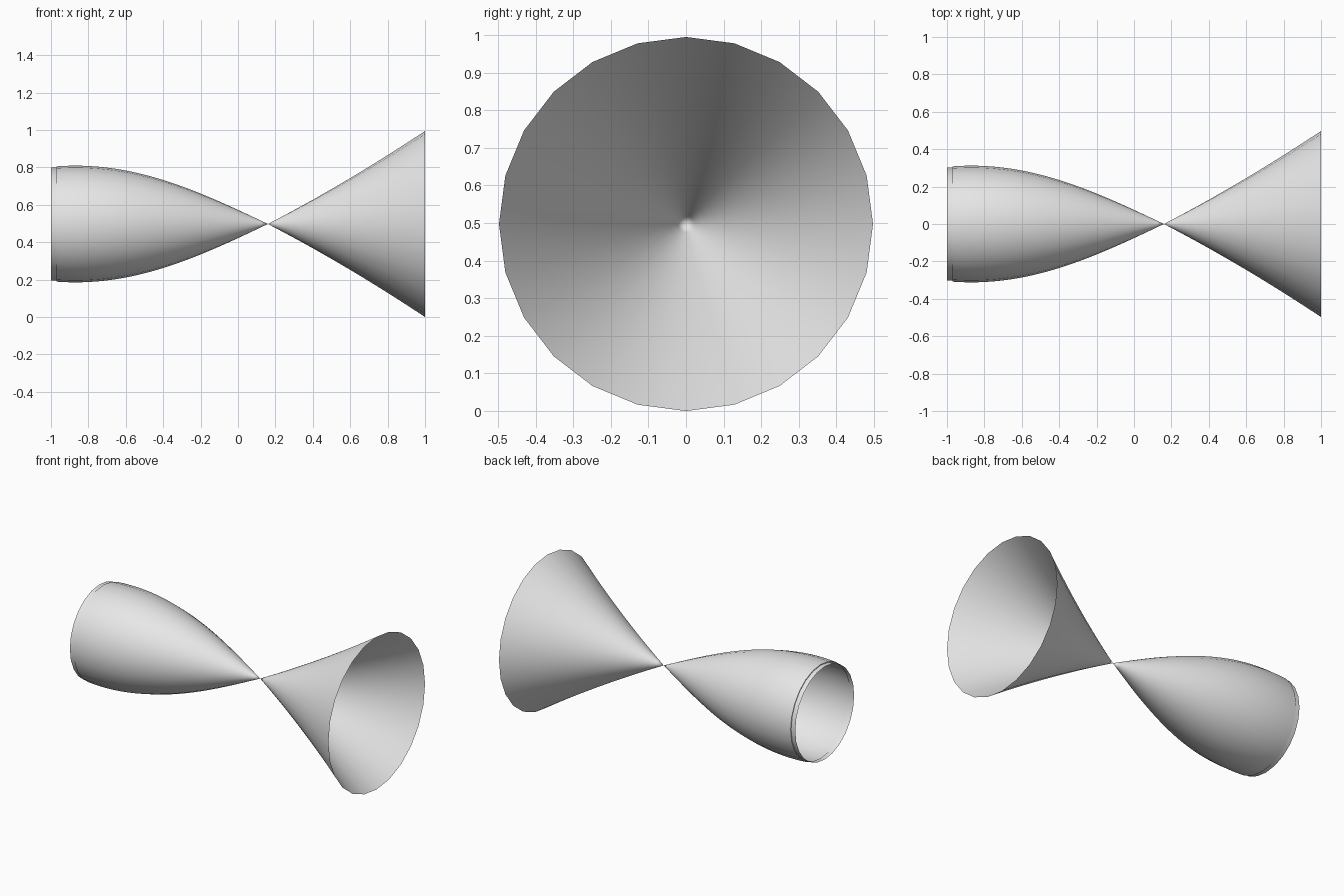
import bpy, bmesh, math

cube = bpy.data.objects.get("Cube")
if cube:
    bpy.data.objects.remove(cube, do_unlink=True)

SIDES = 24
TIP_X = 0.16
AXIS_Z = 0.4975

grey = bpy.data.materials.new("light grey")
grey.use_nodes = True
grey.diffuse_color = (0.8, 0.8, 0.8, 1)
grey.node_tree.nodes["Principled BSDF"].inputs["Base Color"].default_value = (0.8, 0.8, 0.8, 1)


def lathe(name, profile):
    """Open shell turned around the x axis from (x, radius) points."""
    bm = bmesh.new()
    rings = []
    for x, r in profile:
        ring = []
        for j in range(SIDES):
            a = 2 * math.pi * j / SIDES
            ring.append(bm.verts.new((x, r * math.sin(a), r * math.cos(a))))
        rings.append(ring)
    for low, high in zip(rings, rings[1:]):
        for j in range(SIDES):
            k = (j + 1) % SIDES
            bm.faces.new((low[j], high[j], high[k], low[k]))
    # Close the pointed end into a single vertex
    bmesh.ops.remove_doubles(bm, verts=bm.verts, dist=1e-5)
    for f in bm.faces:
        f.smooth = True
    mesh = bpy.data.meshes.new(name)
    bm.to_mesh(mesh)
    bm.free()
    mesh.materials.append(grey)
    obj = bpy.data.objects.new(name, mesh)
    obj.location.z = AXIS_Z
    bpy.context.collection.objects.link(obj)
    return obj


def bulb_radius(x):
    return 0.312 * math.sin(math.pi / 2 * (TIP_X - x) / 1.03)


def horn_radius(x):
    u = x - TIP_X
    return 0.52 * u + 0.086 * u * u


def steps(start, end, count):
    return [start + (end - start) * i / count for i in range(count + 1)]


# Rounded bulb tapering to the waist
lathe("bulb", [(x, bulb_radius(x)) for x in steps(-0.97, TIP_X, 32)])

# Narrow straight collar with a small step at the bulb's open end
lathe("collar", [(-1.0, 0.303), (-0.97, 0.303)])
lathe("collar_step", [(-0.97, 0.303), (-0.97, bulb_radius(-0.97))])

# Flared open horn growing out of the waist
lathe("horn", [(x, horn_radius(x)) for x in steps(TIP_X, 1.0, 20)])
